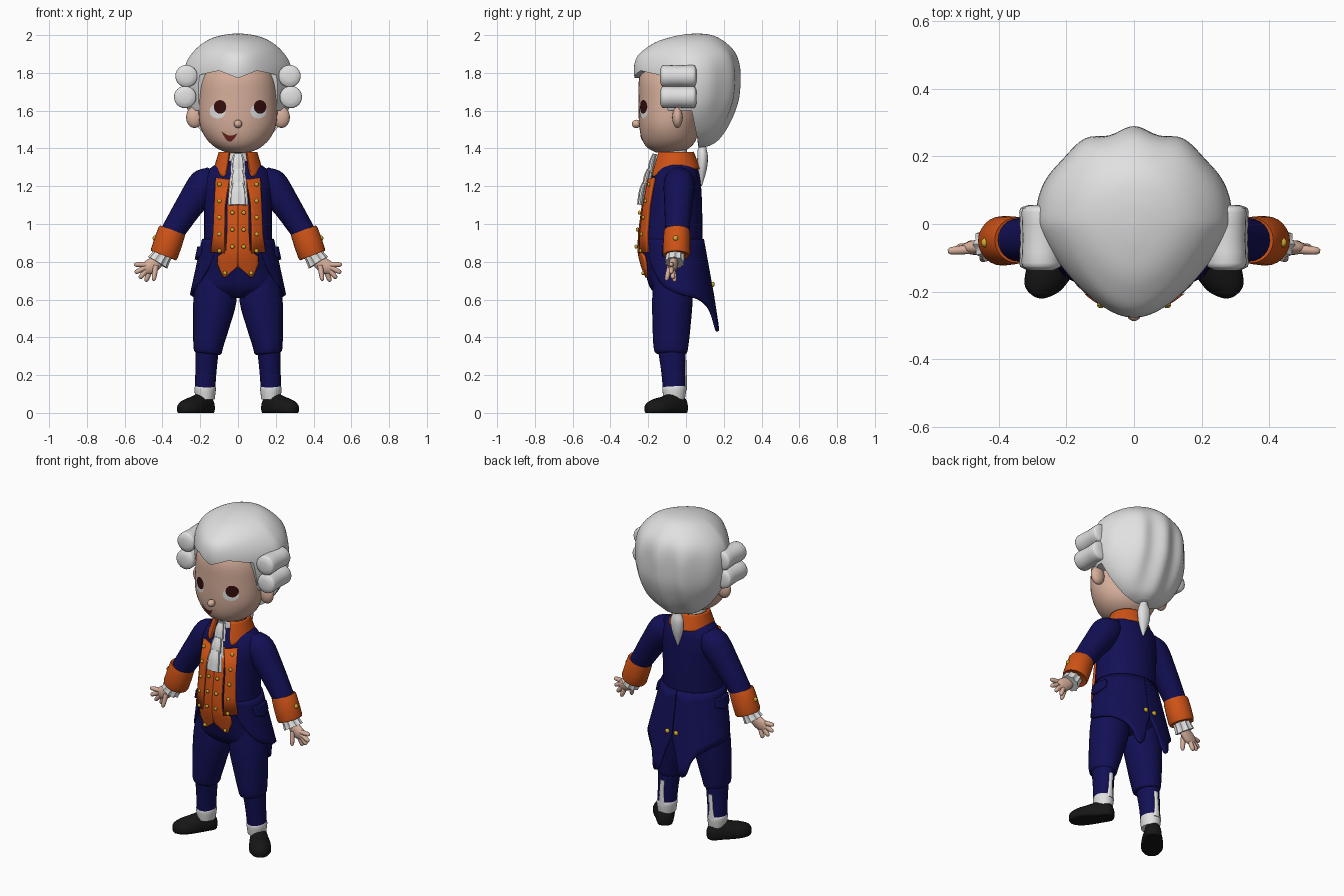
import bpy, bmesh, math
from mathutils import Vector, Matrix
from mathutils.bvhtree import BVHTree

if "Cube" in bpy.data.objects:
    bpy.data.objects.remove(bpy.data.objects["Cube"])


def paint(name, r, g, b):
    mat = bpy.data.materials.new(name)
    mat.use_nodes = True
    mat.diffuse_color = (r, g, b, 1)
    mat.node_tree.nodes["Principled BSDF"].inputs["Base Color"].default_value = (r, g, b, 1)
    return mat


WHITE = paint("wig white", .75, .75, .75)
SKIN = paint("skin", .68, .43, .33)
NAVY = paint("navy cloth", .006, .005, .09)
ORANGE = paint("orange cloth", .62, .085, .008)
BLACK = paint("shoe black", .008, .008, .008)
GOLD = paint("brass", .65, .42, .03)
IRIS = paint("dark brown", .035, .004, .004)
LIPS = paint("mouth red", .17, .02, .013)


def finish(name, bm, mat, thick=0, angle=50):
    bmesh.ops.recalc_face_normals(bm, faces=bm.faces)
    me = bpy.data.meshes.new(name)
    bm.to_mesh(me)
    bm.free()
    me.materials.append(mat)
    me.shade_smooth()
    me.set_sharp_from_angle(angle=math.radians(angle))
    ob = bpy.data.objects.new(name, me)
    bpy.context.collection.objects.link(ob)
    if thick:
        mod = ob.modifiers.new("Thickness", "SOLIDIFY")
        mod.thickness, mod.offset = thick, 0
    return ob


def grid(name, rows, mat, closed=False, thick=0, angle=50):
    """Skin a list of point rows; closed rows become a capped loft."""
    bm = bmesh.new()
    vs = [[bm.verts.new(p) for p in row] for row in rows]
    n = len(vs[0])
    for a, b in zip(vs, vs[1:]):
        for i in range(n if closed else n - 1):
            j = (i + 1) % n
            bm.faces.new((a[i], a[j], b[j], b[i]))
    if closed:
        bm.faces.new(vs[0])
        bm.faces.new(vs[-1])
    return finish(name, bm, mat, thick, angle)


def smooth(rows, k=4):
    """Resample rows with a Catmull-Rom curve."""
    rows = [Vector(r) for r in rows]
    ext = [rows[0]] + rows + [rows[-1]]
    out = []
    for p, a, b, q in zip(ext, ext[1:], ext[2:], ext[3:]):
        for i in range(k):
            t = i / k
            out.append(a + (b - p) * (t / 2) + (p * 2 - a * 5 + b * 4 - q) * (t * t / 2)
                       + (a * 3 - p - b * 3 + q) * (t ** 3 / 2))
    return out + [rows[-1]]


def tube(name, rows, mat, sides=24, k=4, wave=0, angle=50):
    """Loft ellipses along a path; each row is x, y, z, width radius, depth radius."""
    d = (Vector(rows[-1][:3]) - Vector(rows[0][:3])).normalized()
    ref = Vector((0, 0, 1)) if abs(d.y) > .6 else Vector((0, 1, 0))
    v = (ref - d * ref.dot(d)).normalized()
    u = v.cross(d)
    rings = []
    for r in smooth(rows, k):
        ring = []
        for i in range(sides):
            t = math.tau * i / sides
            w = 1 + wave * math.cos(sides / 4 * t)
            ring.append(Vector(r[:3]) + u * r[3] * w * math.cos(t) + v * r[4] * w * math.sin(t))
        rings.append(ring)
    return grid(name, rings, mat, True, angle=angle)


def body(rows):
    """Rows of height, half width, front y, back y turned into tube rows."""
    return [(0, (f + b) / 2, z, w, (b - f) / 2) for z, w, f, b in rows]


def ball(name, loc, size, mat):
    bm = bmesh.new()
    bmesh.ops.create_uvsphere(bm, u_segments=16, v_segments=10, radius=1,
                              matrix=Matrix.Translation(loc) @ Matrix.Diagonal((*size, 1)))
    return finish(name, bm, mat)


def tree(ob):
    return BVHTree.FromPolygons([v.co for v in ob.data.vertices],
                                [p.vertices for p in ob.data.polygons])


def front(target, x, z, off):
    hit = target.ray_cast(Vector((x, -2, z)), Vector((0, 1, 0)))[0]
    return Vector((x, (hit.y if hit else -.1) - off, z))


def patch(name, target, pairs, mat, off, thick=0, n=8):
    """Lay a plate on the front of a surface; pairs are its opposite edges in x, z."""
    rows = []
    for a, b in pairs:
        pts = [Vector(a).lerp(Vector(b), i / n) for i in range(n + 1)]
        rows.append([front(target, p.x, p.y, off) for p in pts])
    return grid(name, rows, mat, thick=thick)


def disc(name, target, x, z, rx, rz, mat, off):
    turns = [math.pi * (i / 12 - .5) for i in range(13)]
    patch(name, target, [((x - rx * math.cos(t), z + rz * math.sin(t)),
                          (x + rx * math.cos(t), z + rz * math.sin(t))) for t in turns], mat, off)


def sheet(name, top, end, hem, mat, thick=.014):
    """Hanging cloth around the body; hem lists angle from the front and height."""
    rows = []
    for a, z in smooth(hem, 4):
        col = []
        for i in range(9):
            h = top[0] + (z - top[0]) * i / 8
            f = (top[0] - h) / (top[0] - end[0])
            w, yf, yb = [p + (q - p) * f for p, q in zip(top[1:], end[1:])]
            t = math.radians(a)
            col.append((w * math.sin(t), (yf + yb) / 2 - (yb - yf) / 2 * math.cos(t), h))
        rows.append(col)
    return grid(name, rows, mat, thick=thick)


# Head with ears, nose, eyes and mouth
head = tube("head", body([(1.375, .04, -.16, -.07), (1.4, .11, -.21, 0), (1.45, .167, -.238, .05),
                          (1.53, .203, -.25, .07), (1.65, .208, -.252, .1),
                          (1.76, .198, -.248, .1), (1.85, .16, -.21, .06)]), SKIN, 40)
face = tree(head)
ball("nose", (0, -.263, 1.53), (.022, .024, .022), SKIN)
ball("left_ear", (.23, -.045, 1.565), (.045, .028, .057), SKIN)
disc("left_eye_white", face, .108, 1.597, .042, .038, WHITE, .003)
disc("iris_left", face, .117, 1.62, .033, .036, IRIS, .006)
disc("iris_right", face, -.095, 1.62, .033, .036, IRIS, .006)
smile = []
for i in range(9):
    t, x = i / 8, -.088 + .085 * i / 8
    z = 1.492 - .012 * t - .018 * math.sin(math.pi * t)
    smile.append(((x, z), (x, z - .03 * math.sin(math.pi * t) - .002)))
patch("mouth", face, smile, LIPS, .004, n=3)

# Wig shell, pinched towards the forehead and scalloped behind
wig = tube("wig", body([(1.405, .05, .03, .12), (1.43, .12, -.02, .17), (1.5, .2, -.1, .225),
                        (1.6, .265, -.2, .27), (1.7, .288, -.24, .283), (1.8, .287, -.272, .28),
                        (1.87, .265, -.28, .255), (1.93, .215, -.26, .2), (1.97, .155, -.2, .14),
                        (1.99, .09, -.14, .07), (2, .02, -.06, .0)]), WHITE, 96)
for v in wig.data.vertices:
    x, y, z = v.co
    v.co.x *= 1 - 1.2 * max(0, -y)
    v.co.y += max(0, y) * .035 * math.cos(x * 42) * min(1, max(0, (2 - z) * 5))

# Opening for the face with a widow's peak
rim = [(-.5, 1.8), (-.14, 1.8), (-.1, 1.6), (.03, 1.6), (.07, 1.4), (.07, 1.2), (-.5, 1.2)]
peak = [(-.5, 0), (-.2, -.01), (-.1, .012), (0, -.028), (.1, .012), (.2, -.01), (.5, 0)]
cutter = grid("face_cutter", [[(x, y, z + (dz if z > 1.7 else 0)) for y, z in rim]
                              for x, dz in peak], WHITE, True)
cutter.hide_render = True
cut = wig.modifiers.new("Face opening", "BOOLEAN")
cut.operation, cut.object, cut.solver = "DIFFERENCE", cutter, "EXACT"
bpy.context.view_layer.objects.active = wig
bpy.ops.object.modifier_apply(modifier=cut.name)
bpy.data.objects.remove(cutter)
wig.data.set_sharp_from_angle(angle=math.radians(45))

# Side curls and tied tail of hair
for part, x, z in (("upper", .273, 1.783), ("lower", .28, 1.672)):
    tube("left_%s_curl" % part, [(x, y, z, r, r) for y, r in
         ((-.138, .03), (-.13, .05), (-.115, .059), (-.04, .056), (.035, .059),
          (.05, .05), (.056, .03))], WHITE, k=2)
tube("hair_tail", [(0, .09, 1.45, .03, .03), (0, .085, 1.41, .022, .022), (0, .088, 1.36, .04, .028),
                   (0, .085, 1.29, .035, .025), (0, .08, 1.2, .004, .004)], WHITE, 16)

# Coat body and seat of the breeches
coat = tube("coat_body", body([(1.36, .05, -.11, 0), (1.315, .12, -.15, .05), (1.27, .17, -.172, .07),
                               (1.2, .183, -.2, .08), (1.1, .18, -.22, .085), (.95, .18, -.24, .087),
                               (.85, .188, -.243, .08), (.75, .2, -.218, .07), (.66, .212, -.19, .045),
                               (.61, .12, -.14, 0)]), NAVY, 40)
chest = tree(coat)
sheet("left_coat_skirt", (.92, .184, -.235, .088), (.44, .288, -.2, .175),
      [(38, .83), (50, .74), (65, .67), (90, .63), (125, .6), (148, .54), (158, .44),
       (166, .45), (172, .56), (179, .64)], NAVY)
sheet("left_pocket_flap", (.88, .205, -.235, .1), (.8, .222, -.235, .11),
      [(70, .83), (90, .81), (110, .83)], NAVY, .02)

# Neck cloth, collar and ruffled cravat
tube("neck_cloth", [(0, -.065, z, r, r) for z, r in ((1.28, .08), (1.34, .075), (1.4, .068))],
     WHITE, 32, wave=.02)
sheet("left_collar", (1.38, .095, -.15, .035), (1.25, .135, -.195, .085),
      [(28, 1.3), (34, 1.25), (60, 1.28), (100, 1.29), (140, 1.29), (180, 1.29)], ORANGE)
for i, (y, z, w, h) in enumerate([(-.16, 1.37, .036, .1), (-.19, 1.29, .042, .11),
                                  (-.215, 1.22, .048, .12)]):
    tube("cravat_fold_%d" % i, [(0, y, z, w * .6, .014), (0, y - .012, z - h * .4, w * .9, .02),
                                (0, y - .022, z - h, w, .02)], WHITE, 32, wave=.12)

# Waistcoat, lapels and buttons
patch("left_waistcoat", chest, [((0, 1.24), (.045, 1.24)), ((0, 1.1), (.056, 1.1)),
      ((0, .95), (.058, .95)), ((0, .86), (.062, .86)), ((0, .82), (.105, .83)),
      ((0, .775), (.108, .79)), ((.055, .73), (.085, .735)), ((.068, .718), (.074, .718))],
      ORANGE, .008, .012)
patch("left_lapel", chest, [((.045, 1.235), (.115, 1.245)), ((.068, 1.1), (.122, 1.1)),
      ((.07, .95), (.128, .95)), ((.07, .845), (.14, .85))], ORANGE, .013, .016)
studs = [(.098, 1.21 - .088 * i) for i in range(5)] + [(.03, 1.06 - .09 * i) for i in range(3)]
for i, (x, z) in enumerate(studs + [(.07, .74)]):
    ball("left_button_%d" % i, front(chest, x, z, .022), (.011, .008, .011), GOLD)
ball("left_tail_button", (.03, .142, .68), (.014, .01, .014), GOLD)

# Sleeve, cuff and wrist frill
tube("left_sleeve", [(.12, -.035, 1.27, .05, .06), (.17, -.035, 1.215, .088, .082),
                     (.255, -.04, 1.1, .075, .075), (.32, -.045, 1.0, .066, .066),
                     (.37, -.05, .92, .06, .06)], NAVY)
tube("left_cuff", [(.345, -.048, .965, .066, .064), (.352, -.048, .955, .074, .07),
                   (.39, -.05, .845, .075, .073), (.395, -.05, .835, .066, .064)], ORANGE, k=2)
ball("left_cuff_button", (.44, -.055, .925), (.012, .014, .014), GOLD)
tube("left_wrist_frill", [(.385, -.055, .86, .045, .045), (.41, -.058, .82, .05, .046),
                          (.425, -.06, .795, .056, .05)], WHITE, 40, wave=.08)

# Hand with four fingers and a thumb
tube("left_palm", [(.4, -.06, .835, .026, .024), (.43, -.065, .8, .036, .024),
                   (.47, -.07, .77, .04, .022), (.495, -.07, .753, .025, .014)], SKIN, 16)
fingers = [("index", .485, -.075, .785, .55, -.08, .785), ("middle", .49, -.075, .77, .546, -.08, .742),
           ("ring", .485, -.07, .755, .522, -.07, .712), ("little", .47, -.065, .745, .488, -.06, .695),
           ("thumb", .435, -.085, .78, .447, -.105, .7)]
for part, x, y, z, tx, ty, tz in fingers:
    a, b = Vector((x, y, z)), Vector((tx, ty, tz))
    tube("left_%s_finger" % part, [(*a.lerp(b, t), r, r) for t, r in
         ((0, .014), (.5, .0135), (.88, .011), (1, .004))], SKIN, 10, 2)

# Breeches, stockings and shoes
tube("left_breeches", [(.115, -.07, .73, .1, .1), (.122, -.072, .6, .114, .107),
                       (.144, -.077, .45, .095, .1), (.157, -.08, .36, .08, .093),
                       (.16, -.08, .32, .072, .085), (.16, -.08, .312, .055, .07)], NAVY)
tube("left_lower_leg", [(.163, -.075, .34, .062, .074), (.17, -.067, .22, .056, .064),
                        (.174, -.063, .13, .054, .06)], NAVY)
tube("left_ankle_sock", [(.174, -.062, .145, .052, .057), (.174, -.062, .125, .057, .063),
                         (.174, -.062, .07, .05, .056)], WHITE)
tube("left_stocking_stripe", [(.165, -.006, .28, .014, .008), (.17, -.004, .2, .014, .008),
                              (.172, -.004, .12, .022, .008)], WHITE, 12)
shoe = tube("left_shoe", [(.145, -.004, .03, .02, .025), (.158, -.02, .03, .044, .06),
                          (.195, -.07, .03, .053, .075), (.235, -.12, .025, .062, .062),
                          (.268, -.163, .02, .06, .054), (.295, -.198, .02, .036, .036),
                          (.303, -.208, .02, .012, .015)], BLACK)
for v in shoe.data.vertices:
    v.co.z = max(0, v.co.z)

# Mirror every left part to the right
for ob in [o for o in bpy.context.collection.objects if o.name.startswith("left_")]:
    twin = ob.copy()
    twin.data = ob.data.copy()
    twin.name = ob.name.replace("left_", "right_")
    twin.data.transform(Matrix.Diagonal((-1, 1, 1, 1)))
    twin.data.flip_normals()
    bpy.context.collection.objects.link(twin)
